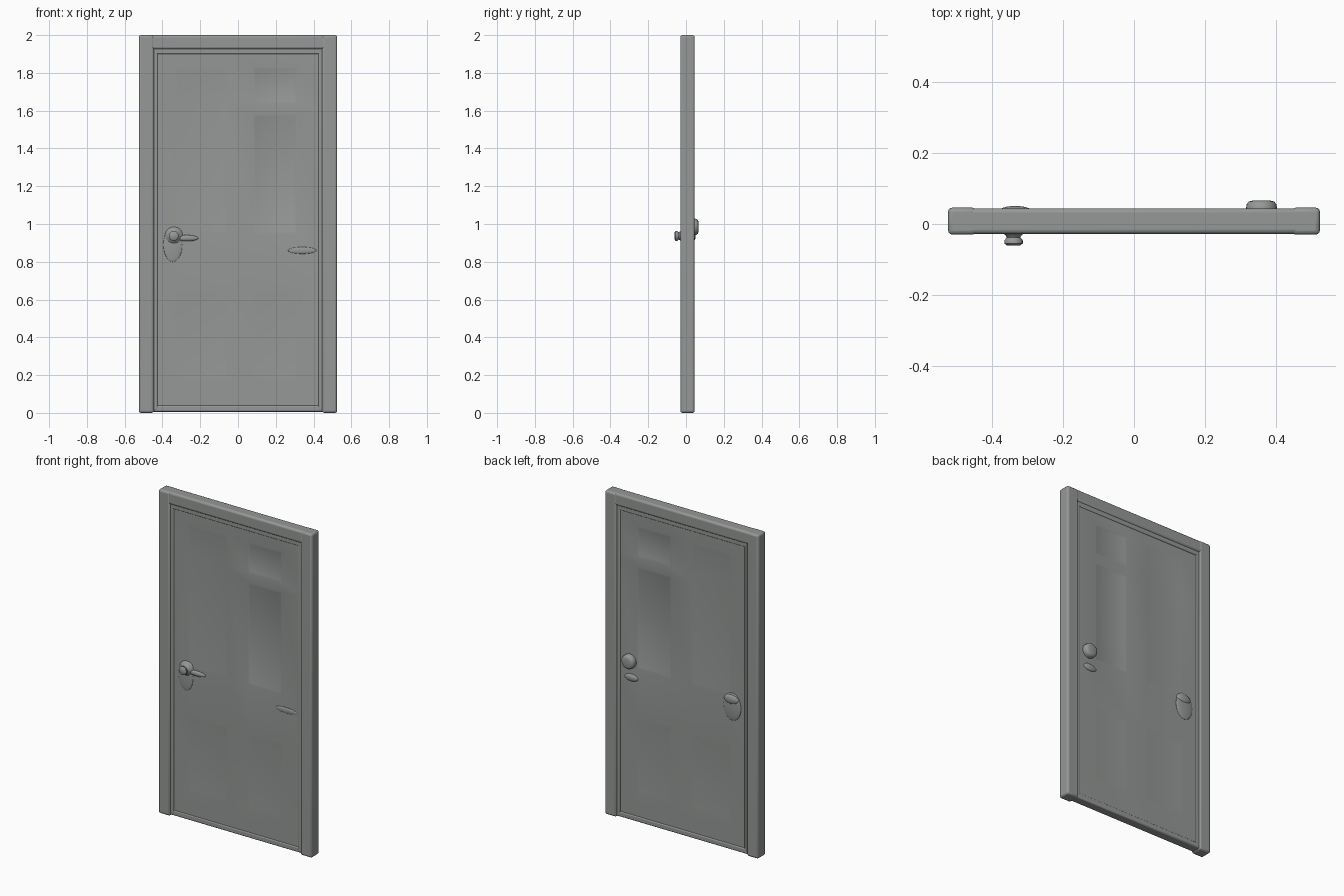
import bpy, bmesh, math

if "Cube" in bpy.data.objects:
    bpy.data.objects.remove(bpy.data.objects["Cube"])

paint = bpy.data.materials.new("grey_paint")
paint.diffuse_color = (0.30, 0.315, 0.305, 1)
paint.use_nodes = True
paint.node_tree.nodes["Principled BSDF"].inputs["Base Color"].default_value = paint.diffuse_color


def finish(ob, bevel=0.0, seg=3):
    ob.data.materials.append(paint)
    if bevel:
        m = ob.modifiers.new("soft_edges", 'BEVEL')
        m.width, m.segments = bevel, seg
        m.limit_method = 'ANGLE'
    bpy.ops.object.select_all(action='DESELECT')
    ob.select_set(True)
    bpy.context.view_layer.objects.active = ob
    bpy.ops.object.shade_smooth_by_angle(angle=math.radians(50))
    return ob


def box(name, x, y, z, bevel):
    bpy.ops.mesh.primitive_cube_add(size=1, location=[sum(r) / 2 for r in (x, y, z)])
    ob = bpy.context.object
    ob.name = name
    ob.scale = [r[1] - r[0] for r in (x, y, z)]
    bpy.ops.object.transform_apply(location=False, rotation=False, scale=True)
    return finish(ob, bevel)


def blob(name, loc, size):
    bpy.ops.mesh.primitive_uv_sphere_add(segments=24, ring_count=14, radius=1, location=loc)
    ob = bpy.context.object
    ob.name = name
    ob.scale = size
    return finish(ob)


def turned(name, loc, profile, direction):
    # profile: (radius, distance out from the door), spun around y
    bm = bmesh.new()
    n, rings = 24, []
    for r, d in profile:
        rings.append([bm.verts.new((r * math.cos(k * math.tau / n), d * direction,
                                    r * math.sin(k * math.tau / n))) for k in range(n)])
    for a, b in zip(rings, rings[1:]):
        for k in range(n):
            bm.faces.new((a[k], a[(k + 1) % n], b[(k + 1) % n], b[k]))
    bm.faces.new(rings[0])
    bm.faces.new(rings[-1])
    bmesh.ops.recalc_face_normals(bm, faces=bm.faces)
    me = bpy.data.meshes.new(name)
    bm.to_mesh(me)
    bm.free()
    ob = bpy.data.objects.new(name, me)
    ob.location = loc
    bpy.context.collection.objects.link(ob)
    return finish(ob)


# Door leaf, cut into cells so the panels can be sunk on both faces
XS = [-0.45, -0.33, -0.06, 0.08, 0.31, 0.45]
ZS = [0.012, 0.18, 0.65, 0.95, 1.58, 1.64, 1.83, 1.95]
FRONT, BACK = -0.016, 0.033
bm = bmesh.new()
bmesh.ops.create_cube(bm, size=1)
for v in bm.verts:
    v.co.x = XS[0] if v.co.x < 0 else XS[-1]
    v.co.y = FRONT if v.co.y < 0 else BACK
    v.co.z = ZS[0] if v.co.z < 0 else ZS[-1]
for axis, cuts in ((0, XS), (2, ZS)):
    for c in cuts[1:-1]:
        co, no = [0, 0, 0], [0, 0, 0]
        co[axis], no[axis] = c, 1
        bmesh.ops.bisect_plane(bm, geom=bm.verts[:] + bm.edges[:] + bm.faces[:],
                               plane_co=co, plane_no=no)
bm.normal_update()
PANELS = [(-0.33, -0.06, 0.95, 1.83, 0.0015), (0.08, 0.31, 0.95, 1.58, 0.004),
          (0.08, 0.31, 1.64, 1.83, 0.004), (-0.33, -0.06, 0.18, 0.65, 0.001),
          (0.08, 0.31, 0.18, 0.65, 0.001)]
for x0, x1, z0, z1, depth in PANELS:
    for side in (-1, 1):
        cells = []
        for f in bm.faces:
            c = f.calc_center_median()
            if f.normal.y * side > 0.9 and x0 < c.x < x1 and z0 < c.z < z1:
                cells.append(f)
        bmesh.ops.inset_region(bm, faces=cells, thickness=0.015, depth=-depth)
me = bpy.data.meshes.new("door_leaf")
bm.to_mesh(me)
bm.free()
leaf = bpy.data.objects.new("door_leaf", me)
bpy.context.collection.objects.link(leaf)
finish(leaf)

# Frame: jambs, inner stops, header and sill
for s, side in ((-1, "left"), (1, "right")):
    box(side + "_jamb", sorted((s * 0.525, s * 0.445)), (-0.03, 0.046), (0, 2), 0.012)
    box(side + "_stop", sorted((s * 0.46, s * 0.425)), (-0.021, 0.038), (0.012, 1.93), 0.006)
box("header", (-0.515, 0.515), (-0.028, 0.044), (1.925, 2.0), 0.012)
box("header_stop", (-0.44, 0.44), (-0.021, 0.038), (1.90, 1.94), 0.006)
box("sill", (-0.5, 0.5), (-0.02, 0.038), (0.006, 0.04), 0.008)

# Front knob with lever and worn lock plate
turned("front_knob", (-0.34, FRONT + 0.003, 0.937),
       [(0.05, 0), (0.042, 0.009), (0.024, 0.017), (0.019, 0.025), (0.026, 0.033),
        (0.026, 0.042), (0.018, 0.048)], -1)
blob("front_lever", (-0.27, FRONT, 0.925), (0.06, 0.012, 0.016))
blob("front_lock_plate", (-0.345, FRONT, 0.89), (0.05, 0.008, 0.09))
blob("front_ridge", (0.34, FRONT, 0.86), (0.075, 0.006, 0.018))

# Back knob, its catch, and the soft plate opposite
turned("back_knob", (0.36, BACK - 0.003, 0.985),
       [(0.044, 0), (0.044, 0.012), (0.042, 0.026), (0.036, 0.033), (0.026, 0.036)], 1)
blob("back_catch", (0.35, BACK, 0.885), (0.045, 0.012, 0.022))
blob("back_plate", (-0.34, BACK, 0.89), (0.06, 0.01, 0.085))
blob("back_bump", (-0.335, BACK, 0.935), (0.05, 0.018, 0.03))
